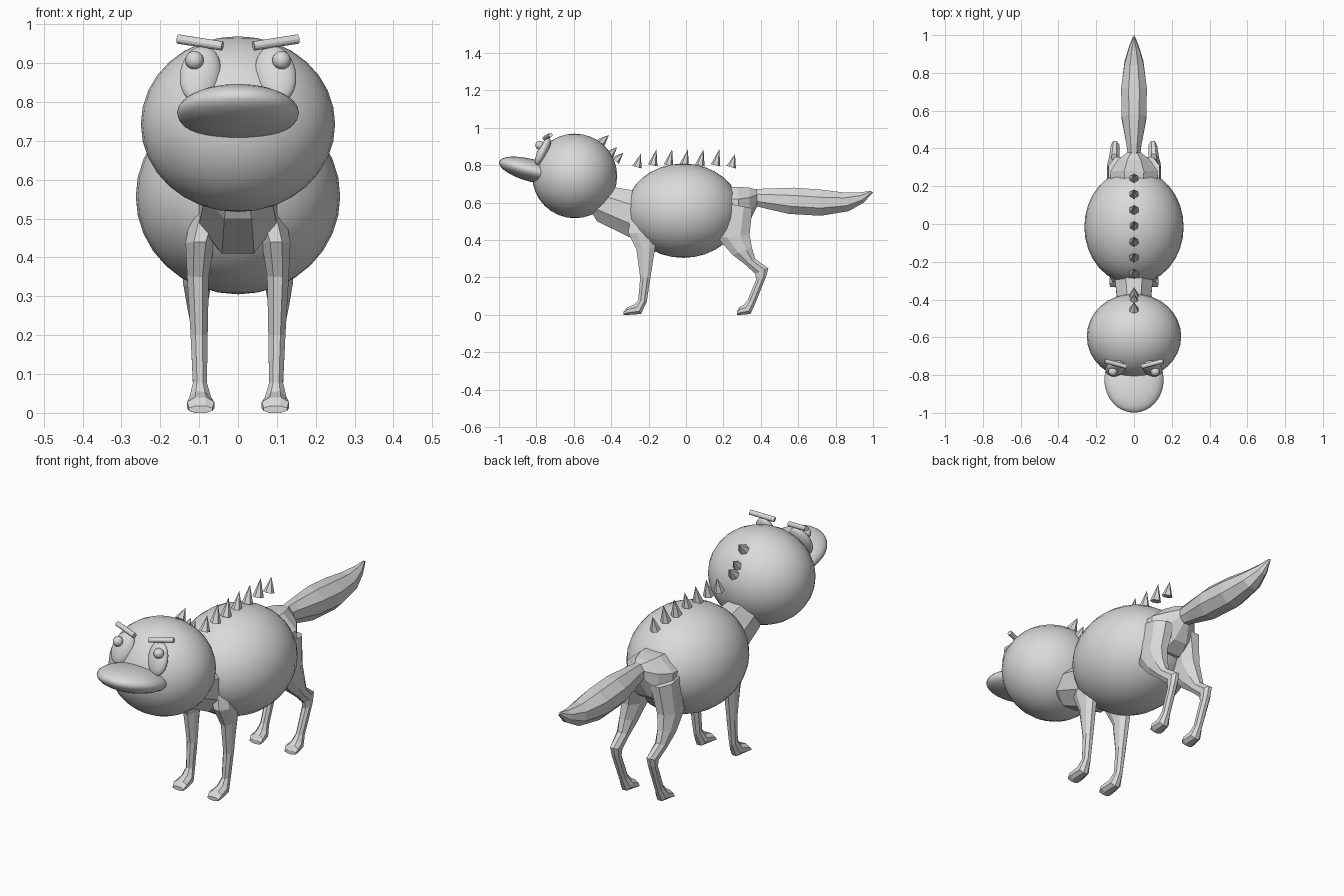
import bpy, bmesh, math
from mathutils import Vector

cube = bpy.data.objects.get("Cube")
if cube:
    bpy.data.objects.remove(cube, do_unlink=True)

GREY = (0.7, 0.7, 0.7, 1)
grey = bpy.data.materials.new("plain grey")
grey.use_nodes = True
grey.diffuse_color = GREY
grey.node_tree.nodes["Principled BSDF"].inputs["Base Color"].default_value = GREY


def ball(name, loc, radii, rot=(0, 0, 0), segments=32):
    """Smooth ellipsoid; rotation in degrees."""
    bpy.ops.mesh.primitive_uv_sphere_add(segments=segments, ring_count=segments // 2, location=loc,
                                         rotation=[math.radians(a) for a in rot])
    ob = bpy.context.object
    ob.name = name
    ob.scale = radii
    ob.data.materials.append(grey)
    bpy.ops.object.shade_smooth()
    return ob


def rod(name, start, end, r1, r2, sides):
    """Flat-shaded cone or cylinder between two points."""
    a, b = Vector(start), Vector(end)
    bpy.ops.mesh.primitive_cone_add(vertices=sides, radius1=r1, radius2=r2, depth=(b - a).length,
                                    location=(a + b) / 2)
    ob = bpy.context.object
    ob.name = name
    ob.rotation_euler = (b - a).to_track_quat('Z', 'Y').to_euler()
    ob.data.materials.append(grey)
    return ob


def loft(name, rings, side=1, n=8):
    """Faceted limb: each ring is (x, (y, z) one edge, (y, z) other edge, half width)."""
    bm = bmesh.new()
    loops = []
    for x, p, q, half in rings:
        a, b = Vector((side * x, *p)), Vector((side * x, *q))
        mid, u = (a + b) / 2, (a - b) / 2
        stretch = 1 / math.cos(math.pi / n)
        loop = []
        for i in range(n):
            t = 2 * math.pi * (i + 0.5) / n
            across = Vector((half * math.sin(t), 0, 0))
            loop.append(bm.verts.new(mid + (u * math.cos(t) + across) * stretch))
        loops.append(loop)
    for l1, l2 in zip(loops, loops[1:]):
        for i in range(n):
            j = (i + 1) % n
            bm.faces.new((l1[i], l1[j], l2[j], l2[i]))
    bm.faces.new(loops[0])
    bm.faces.new(loops[-1])
    bmesh.ops.recalc_face_normals(bm, faces=bm.faces)
    mesh = bpy.data.meshes.new(name)
    bm.to_mesh(mesh)
    bm.free()
    mesh.materials.append(grey)
    ob = bpy.data.objects.new(name, mesh)
    bpy.context.collection.objects.link(ob)
    return ob


# Round body, head and bill
ball("body", (0, -0.015, 0.557), (0.263, 0.305, 0.252))
ball("head", (0, -0.595, 0.743), (0.25, 0.227, 0.226))
ball("bill", (0, -0.825, 0.772), (0.157, 0.18, 0.06), (-15, 0, 0))

# Neck, hips and tail
loft("neck", [
    (0, (-.50, .66), (-.50, .54), .07),
    (0, (-.40, .685), (-.475, .50), .085),
    (0, (-.31, .67), (-.29, .41), .10),
    (0, (-.15, .65), (-.15, .42), .11)])
loft("hips", [
    (0, (.15, .68), (.15, .47), .12),
    (0, (.28, .685), (.28, .46), .125),
    (0, (.34, .68), (.34, .50), .085),
    (0, (.38, .67), (.38, .58), .035)])
loft("tail", [
    (0, (.34, .67), (.34, .59), .03),
    (0, (.42, .675), (.42, .57), .04),
    (0, (.58, .68), (.55, .54), .066),
    (0, (.72, .67), (.72, .53), .068),
    (0, (.84, .655), (.87, .555), .05),
    (0, (.93, .655), (.95, .60), .025),
    (0, (.985, .663), (1.0, .655), .004)])

front_leg = [
    (.07, (-.29, .55), (-.15, .55), .045),
    (.098, (-.31, .44), (-.15, .43), .037),
    (.103, (-.265, .35), (-.165, .36), .028),
    (.10, (-.245, .20), (-.19, .20), .022),
    (.098, (-.255, .08), (-.21, .07), .018),
    (.097, (-.275, .055), (-.24, .005), .028),
    (.096, (-.315, .04), (-.31, 0), .035),
    (.096, (-.333, .018), (-.333, 0), .03)]
hind_leg = [
    (.075, (.20, .60), (.355, .57), .06),
    (.098, (.17, .41), (.34, .43), .045),
    (.105, (.25, .32), (.352, .36), .036),
    (.105, (.315, .27), (.37, .30), .027),
    (.10, (.37, .22), (.44, .25), .022),
    (.10, (.375, .19), (.43, .21), .02),
    (.098, (.33, .08), (.37, .06), .018),
    (.097, (.31, .055), (.345, .005), .028),
    (.096, (.285, .04), (.29, 0), .035),
    (.096, (.272, .018), (.272, 0), .03)]

# Paired legs, eyes, pupils and brows
for label, s in (("left", 1), ("right", -1)):
    loft(label + "_front_leg", front_leg, s)
    loft(label + "_hind_leg", hind_leg, s)
    ball(label + "_eye", (s * 0.097, -0.765, 0.872), (0.052, 0.028, 0.08), (-25, -s * 12, 0))
    ball(label + "_pupil", (s * 0.112, -0.782, 0.907), (0.024, 0.024, 0.024), segments=16)
    rod(label + "_brow", (s * 0.155, -0.725, 0.962), (s * 0.04, -0.755, 0.944), 0.012, 0.012, 12)

# Spikes along the back
for i in range(7):
    y = (i - 3) * 0.084
    end = abs(i - 3) == 3
    rod("back_spike", (0, y - 0.01, 0.79 if end else 0.80), (0, y + 0.01, 0.86 if end else 0.885),
        0.026, 0, 6)

# Spikes down the back of the head
for y, z in ((-0.455, 0.92), (-0.41, 0.855), (-0.377, 0.825)):
    rod("head_spike", (0, y, z), (0, y + 0.042, z + 0.042), 0.026, 0, 6)
